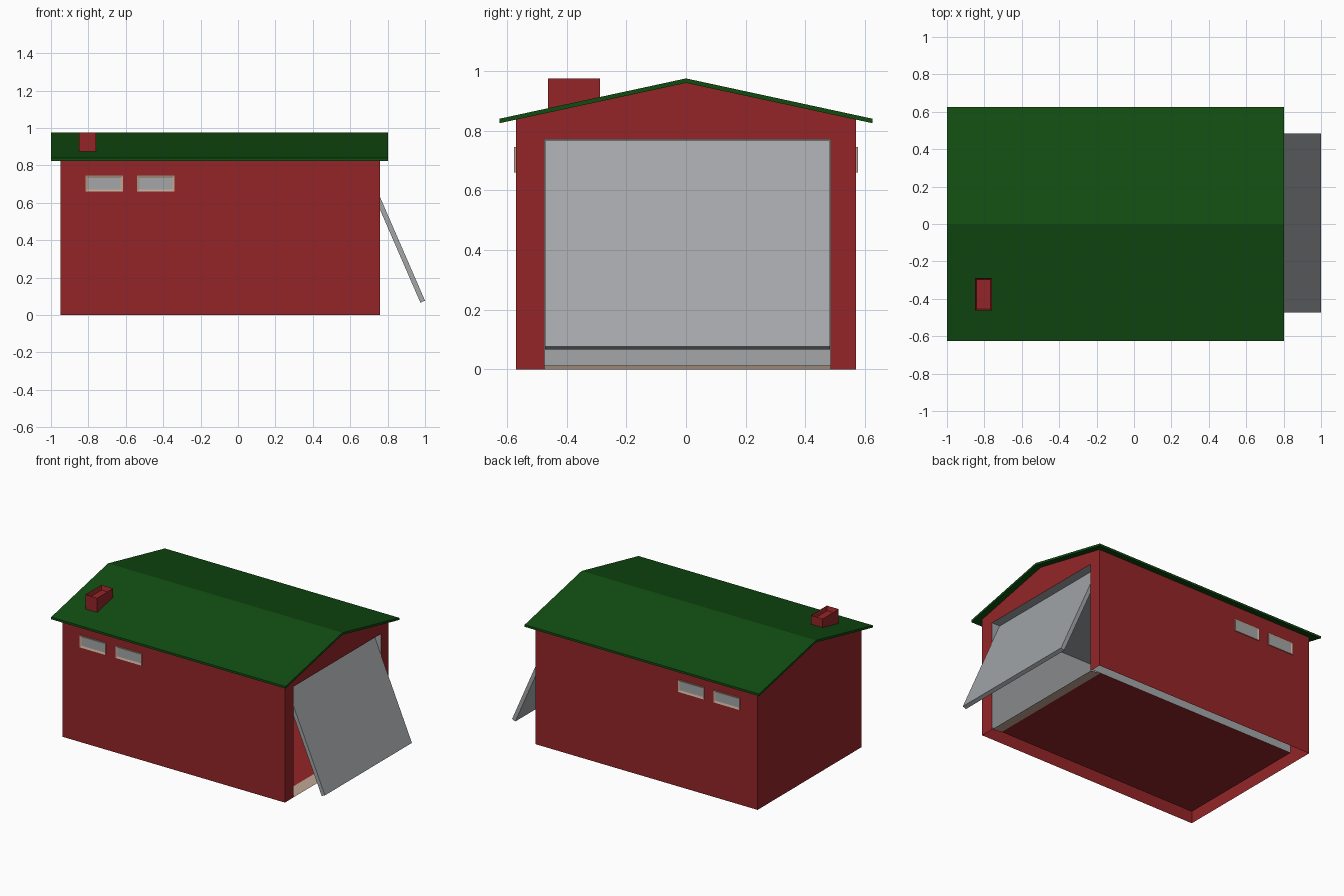
import bpy, bmesh
from mathutils import Vector

if "Cube" in bpy.data.objects:
    bpy.data.objects.remove(bpy.data.objects["Cube"])


def material(name, r, g, b):
    lin = lambda c: ((c / 255 + 0.055) / 1.055) ** 2.4 if c > 10 else c / 255 / 12.92
    m = bpy.data.materials.new(name)
    m.diffuse_color = (lin(r), lin(g), lin(b), 1)
    m.use_nodes = True
    m.node_tree.nodes["Principled BSDF"].inputs["Base Color"].default_value = m.diffuse_color
    return m


RED = material("barn red", 148, 37, 39)
GREEN = material("roof green", 17, 76, 17)
GREY = material("door grey", 163, 166, 169)
BEIGE = material("beige trim", 190, 165, 147)


def add(name, bm, *mats, fix=True):
    if fix:
        bmesh.ops.recalc_face_normals(bm, faces=bm.faces)
    me = bpy.data.meshes.new(name)
    bm.to_mesh(me)
    bm.free()
    for m in mats:
        me.materials.append(m)
    ob = bpy.data.objects.new(name, me)
    bpy.context.collection.objects.link(ob)
    return ob


def prism(points, vec):
    """Close a flat outline and extrude it along vec."""
    bm = bmesh.new()
    f = bm.faces.new([bm.verts.new(p) for p in points])
    ext = bmesh.ops.extrude_face_region(bm, geom=[f], use_keep_orig=True)
    bmesh.ops.translate(bm, vec=vec, verts=[v for v in ext["geom"] if isinstance(v, bmesh.types.BMVert)])
    bmesh.ops.recalc_face_normals(bm, faces=bm.faces)
    return bm


def box(x0, x1, y0, y1, z0, z1):
    return prism([(x0, y0, z0), (x1, y0, z0), (x1, y1, z0), (x0, y1, z0)], (0, 0, z1 - z0))


def facing(bm, d):
    return max(bm.faces, key=lambda f: f.normal.dot(Vector(d)))


X0, X1, W = -0.95, 0.76, 0.57          # outer walls
D0, D1, DH = -0.475, 0.485, 0.77       # doorway
FLOOR = 0.012

# Outer walls: single-skin gabled shell, open below, with a doorway in the +x gable
bm = prism([(X0, -W, 0), (X0, W, 0), (X0, W, 0.837), (X0, 0, 0.96), (X0, -W, 0.837)], (X1 - X0, 0, 0))
bmesh.ops.delete(bm, geom=[facing(bm, (0, 0, -1)), facing(bm, (1, 0, 0))], context="FACES_ONLY")
gable = [(-W, 0), (D0, 0), (D0, DH), (D1, DH), (D1, 0), (W, 0), (W, 0.837), (0, 0.96), (-W, 0.837)]
bm.faces.new([bm.verts.new((X1, y, z)) for y, z in gable])
bmesh.ops.remove_doubles(bm, verts=bm.verts, dist=0.0005)
add("walls", bm, RED)

# Inner room lining: grey box open at the doorway, with a separate floor
bm = box(-0.87, X1, D0, D1, FLOOR, DH)
bmesh.ops.delete(bm, geom=[facing(bm, (1, 0, 0)), facing(bm, (0, 0, -1))], context="FACES_ONLY")
bmesh.ops.reverse_faces(bm, faces=bm.faces)
add("room_lining", bm, GREY, fix=False)


def sheet(name, xa, za, xb, zb, mat):
    bm = bmesh.new()
    bm.faces.new([bm.verts.new(p) for p in ((xa, D0, za), (xb, D0, zb), (xb, D1, zb), (xa, D1, za))])
    add(name, bm, mat, fix=False)


sheet("floor", -0.87, FLOOR, 0.68, FLOOR, RED)
sheet("threshold_ramp", 0.68, FLOOR, X1, 0, BEIGE)

# Roof: thin chevron overhanging all walls
R = 0.625
roof = [(-R, 0.825), (0, 0.96), (R, 0.825), (R, 0.84), (0, 0.975), (-R, 0.84)]
add("roof", prism([(-1, y, z) for y, z in roof], (1.803, 0, 0)), GREEN)

# Chimney with a sunken top
bm = box(-0.85, -0.76, -0.463, -0.288, 0.85, 0.975)
top = facing(bm, (0, 0, 1))
bmesh.ops.inset_region(bm, faces=[top], thickness=0.012)
bmesh.ops.translate(bm, vec=(0, 0, -0.03), verts=top.verts)
add("chimney", bm, RED)

# Windows on both long sides: beige frame with an inset pane
for s, side in ((-1, "front"), (1, "back")):
    for i, x in enumerate((-0.815, -0.54)):
        ya, yb = sorted((s * (W - 0.002), s * (W + 0.006)))
        bm = box(x, x + 0.2, ya, yb, 0.66, 0.745)
        pane = facing(bm, (0, s, 0))
        bmesh.ops.inset_region(bm, faces=[pane], thickness=0.018)
        bmesh.ops.translate(bm, vec=(0, -s * 0.005, 0), verts=pane.verts)
        pane.material_index = 1
        add(f"{side}_window_{i + 1}", bm, BEIGE, GREY)

# Tilted up-and-over door, hanging half out of the doorway
down, inward = Vector((0.398, 0, -0.917)), Vector((-0.917, 0, -0.398))
low = Vector((1.0, D0 + 0.002, 0.077))
high = low - down * 0.752
t = inward * 0.027
add("tilting_door", prism([low, high, high + t, low + t], (0, D1 - D0 - 0.004, 0)), GREY)
